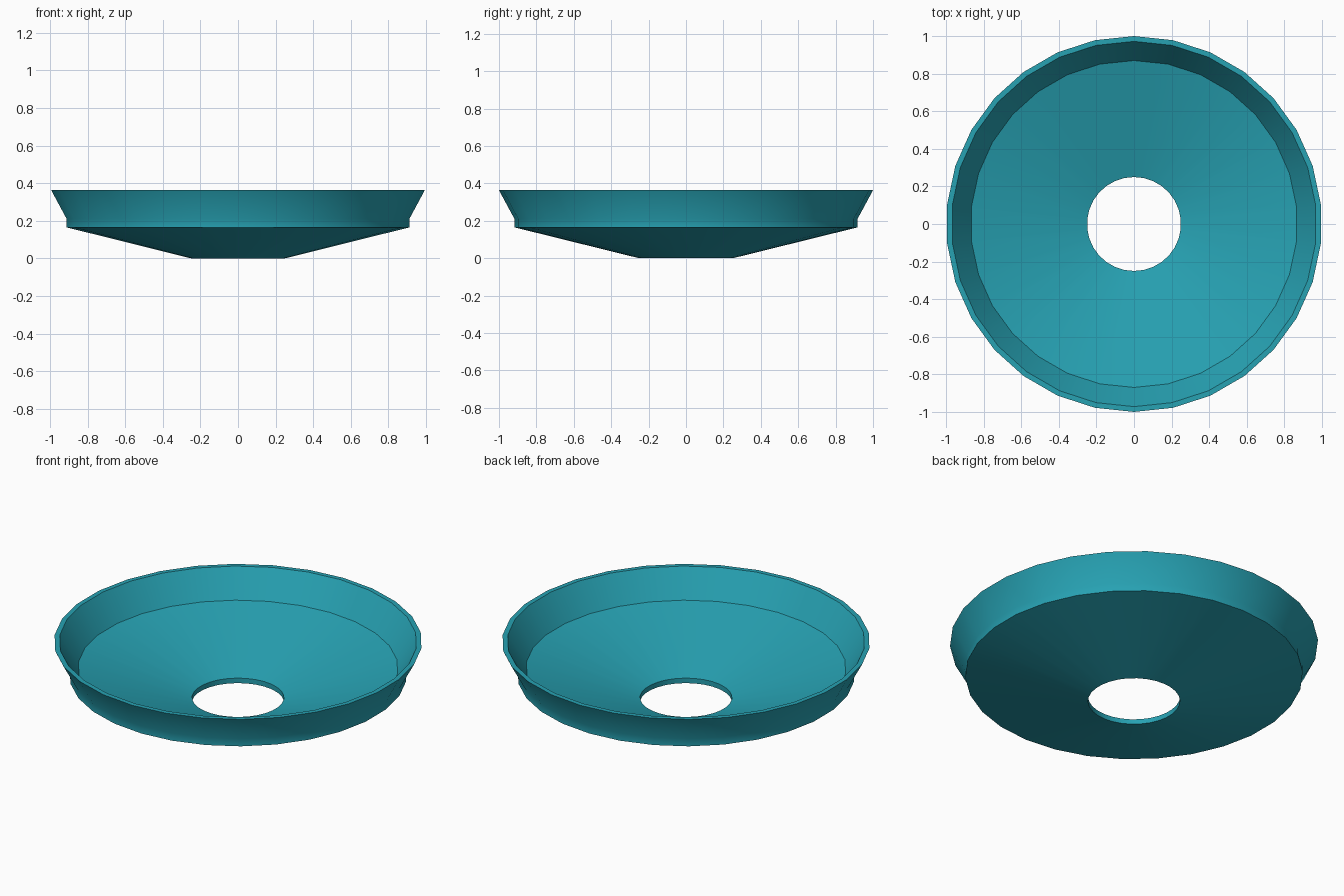
import bpy, bmesh, math

if "Cube" in bpy.data.objects:
    bpy.data.objects.remove(bpy.data.objects["Cube"])

SIDES = 30
# Closed wall cross-section (radius, height): outside going up, inside going down
PROFILE = [(0.25, 0.0), (0.917, 0.165), (0.917, 0.21), (0.997, 0.358), (1.0, 0.365),
           (0.972, 0.365), (0.87, 0.208), (0.25, 0.03)]

# Dish: revolve the section, with a vertex on the y axis
bm = bmesh.new()
rings = []
for i in range(SIDES):
    a = math.pi / 2 + 2 * math.pi * i / SIDES
    rings.append([bm.verts.new((r * math.cos(a), r * math.sin(a), z)) for r, z in PROFILE])
n = len(PROFILE)
for i in range(SIDES):
    p, q = rings[i], rings[(i + 1) % SIDES]
    for j in range(n):
        k = (j + 1) % n
        bm.faces.new((p[j], q[j], q[k], p[k]))
bmesh.ops.recalc_face_normals(bm, faces=bm.faces)
mesh = bpy.data.meshes.new("dish_ring")
bm.to_mesh(mesh)
bm.free()

dish = bpy.data.objects.new("dish_ring", mesh)
bpy.context.collection.objects.link(dish)

# Teal finish
teal = bpy.data.materials.new("teal")
teal.diffuse_color = (0.02, 0.36, 0.45, 1)
teal.use_nodes = True
teal.node_tree.nodes["Principled BSDF"].inputs["Base Color"].default_value = teal.diffuse_color
mesh.materials.append(teal)

# Smooth around the ring, sharp at the rims and creases
bpy.context.view_layer.objects.active = dish
dish.select_set(True)
bpy.ops.object.shade_smooth_by_angle(angle=math.radians(30))
